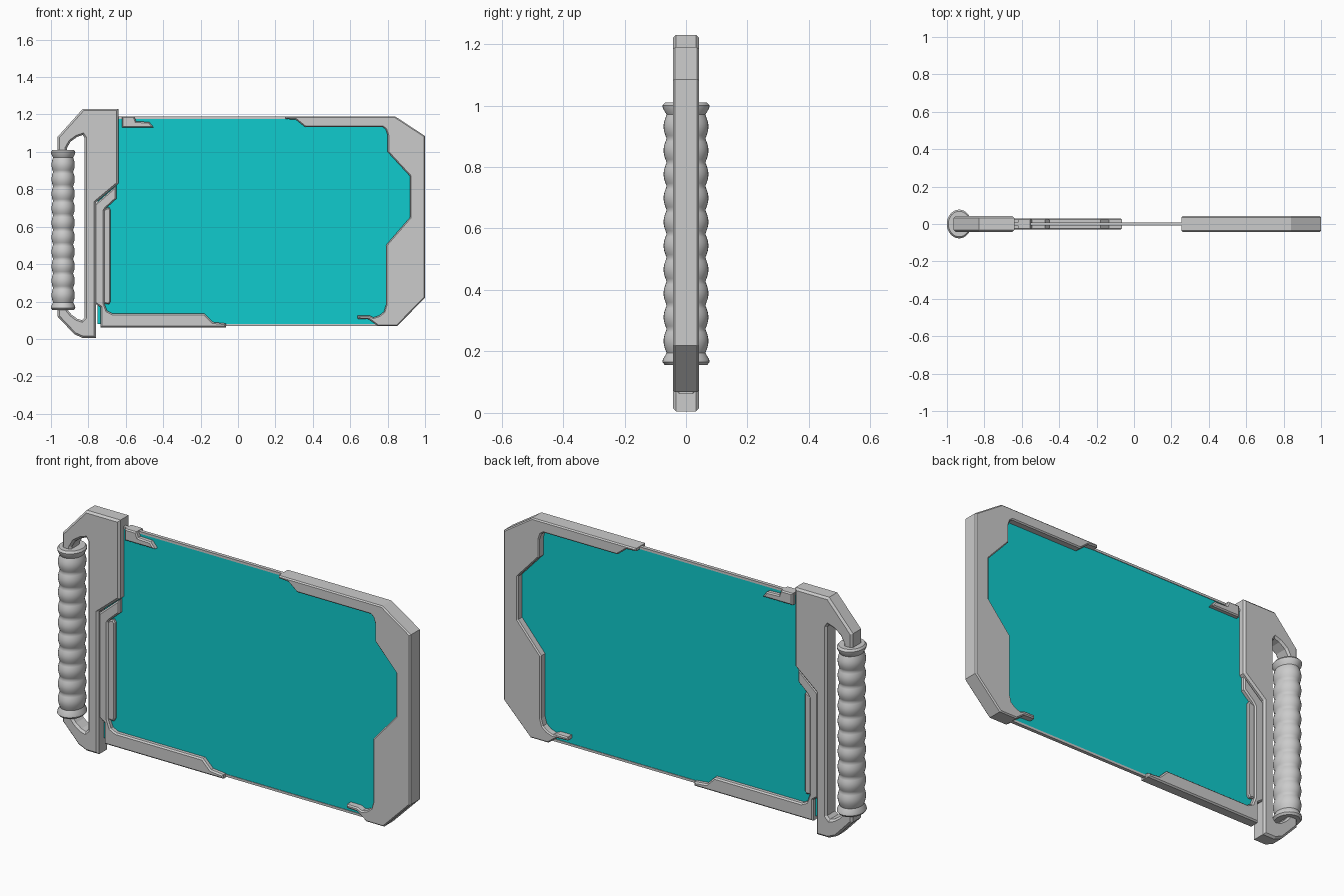
import bpy, bmesh, math

if "Cube" in bpy.data.objects:
    bpy.data.objects.remove(bpy.data.objects["Cube"])


def finish(name, bm, mat=None):
    bmesh.ops.recalc_face_normals(bm, faces=bm.faces)
    me = bpy.data.meshes.new(name)
    bm.to_mesh(me)
    bm.free()
    ob = bpy.data.objects.new(name, me)
    bpy.context.collection.objects.link(ob)
    if mat:
        me.materials.append(mat)
    return ob


def plate(name, pts, half, bevel=0.0, mat=None):
    """Extrude an x-z outline to y = +-half, with chamfered front and back rims."""
    bm = bmesh.new()
    face = bm.faces.new([bm.verts.new((x, -half, z)) for x, z in pts])
    ext = bmesh.ops.extrude_face_region(bm, geom=[face])
    for v in ext["geom"]:
        if isinstance(v, bmesh.types.BMVert):
            v.co.y = half
    bmesh.ops.recalc_face_normals(bm, faces=bm.faces)
    if bevel:
        rims = [e for e in bm.edges if abs(e.verts[0].co.y - e.verts[1].co.y) < 1e-5]
        bmesh.ops.bevel(bm, geom=rims, offset=bevel, segments=1, affect='EDGES',
                        clamp_overlap=False)
    # triangulate concave caps so they fill cleanly
    bmesh.ops.triangulate(bm, faces=[f for f in bm.faces if len(f.verts) > 4])
    return finish(name, bm, mat)


def box_outline(x0, x1, z0, z1):
    return [(x0, z0), (x1, z0), (x1, z1), (x0, z1)]


cyan = bpy.data.materials.new("screen_cyan")
cyan.diffuse_color = (0.005, 0.6, 0.61, 1)
cyan.use_nodes = True
cyan.node_tree.nodes["Principled BSDF"].inputs["Base Color"].default_value = cyan.diffuse_color

# Thin glass panel with grey rails along its top and bottom edges
plate("screen_panel", [(-.75, .08), (.80, .08), (.95, .25), (.95, 1.07), (.82, 1.18),
                       (-.75, 1.18)], .006, mat=cyan)
plate("top_rail", box_outline(-.66, .80, 1.176, 1.188), .009)
plate("bottom_rail", box_outline(-.70, .78, .068, .080), .009)

# Handle body: a C-shaped plate whose open ends run into the grip
plate("handle_body", [
    (-.83, 1.23), (-.64, 1.23), (-.64, .83), (-.76, .73), (-.76, .005), (-.83, .005),
    (-.875, .025), (-.965, .12), (-.965, .22), (-.915, .22), (-.915, .16), (-.89, .13),
    (-.86, .108), (-.835, .10), (-.82, .115), (-.82, 1.075), (-.83, 1.09), (-.86, 1.08),
    (-.895, 1.055), (-.915, 1.02), (-.915, .95), (-.965, .95), (-.965, 1.08)],
    .042, .010)

# Lower left bracket, its raised inner strip and the upper left clip
plate("lower_left_bracket", [
    (-.765, .72), (-.65, .82), (-.65, .75), (-.705, .70), (-.715, .685), (-.715, .19),
    (-.70, .15), (-.67, .135), (-.18, .135), (-.135, .09), (-.065, .083), (-.065, .062),
    (-.735, .062), (-.735, .17), (-.765, .19)], .030, .007)
plate("inner_strip", [
    (-.72, .19), (-.69, .185), (-.682, .20), (-.682, .69), (-.69, .705), (-.72, .69)],
    .022, .006)
plate("upper_left_clip", [
    (-.62, 1.19), (-.555, 1.19), (-.545, 1.163), (-.475, 1.16), (-.45, 1.13),
    (-.62, 1.13)], .030, .006)

# Right frame with angular inner edge and a small toe at the bottom
plate("right_frame", [
    (.255, 1.19), (.84, 1.19), (1.0, 1.085), (1.0, .22), (.85, .068), (.75, .068),
    (.70, .105), (.64, .108), (.64, .126), (.70, .126), (.725, .115), (.755, .125),
    (.78, .145), (.79, .18), (.79, .50), (.92, .65), (.92, .87), (.80, 1.0),
    (.80, 1.09), (.79, 1.12), (.775, 1.132), (.36, 1.132), (.31, 1.172), (.255, 1.176)],
    .042, .006)

# Ribbed grip: oval lathe with flared ends and ten finger bumps
profile = [(0, .155), (.068, .155), (.077, .165), (.075, .175), (.063, .195)]
bumps, steps, z0, z1 = 10, 8, .195, .97
for i in range(1, bumps * steps):
    wave = abs(math.sin(math.pi * i / steps))
    profile.append((.063 + .010 * wave, z0 + (z1 - z0) * i / (bumps * steps)))
profile += [(.063, .97), (.075, .99), (.077, 1.0), (.068, 1.01), (0, 1.01)]

bm = bmesh.new()
chain = [bm.verts.new((r, 0, z)) for r, z in profile]
edges = [bm.edges.new(p) for p in zip(chain, chain[1:])]
bmesh.ops.spin(bm, geom=chain + edges, cent=(0, 0, 0), axis=(0, 0, 1),
               angle=2 * math.pi, steps=32)
bmesh.ops.remove_doubles(bm, verts=bm.verts, dist=1e-4)
for v in bm.verts:
    v.co.x = v.co.x * .85 - .935
grip = finish("grip", bm)
bpy.ops.object.select_all(action='DESELECT')
grip.select_set(True)
bpy.context.view_layer.objects.active = grip
bpy.ops.object.shade_smooth_by_angle(angle=math.radians(45))
